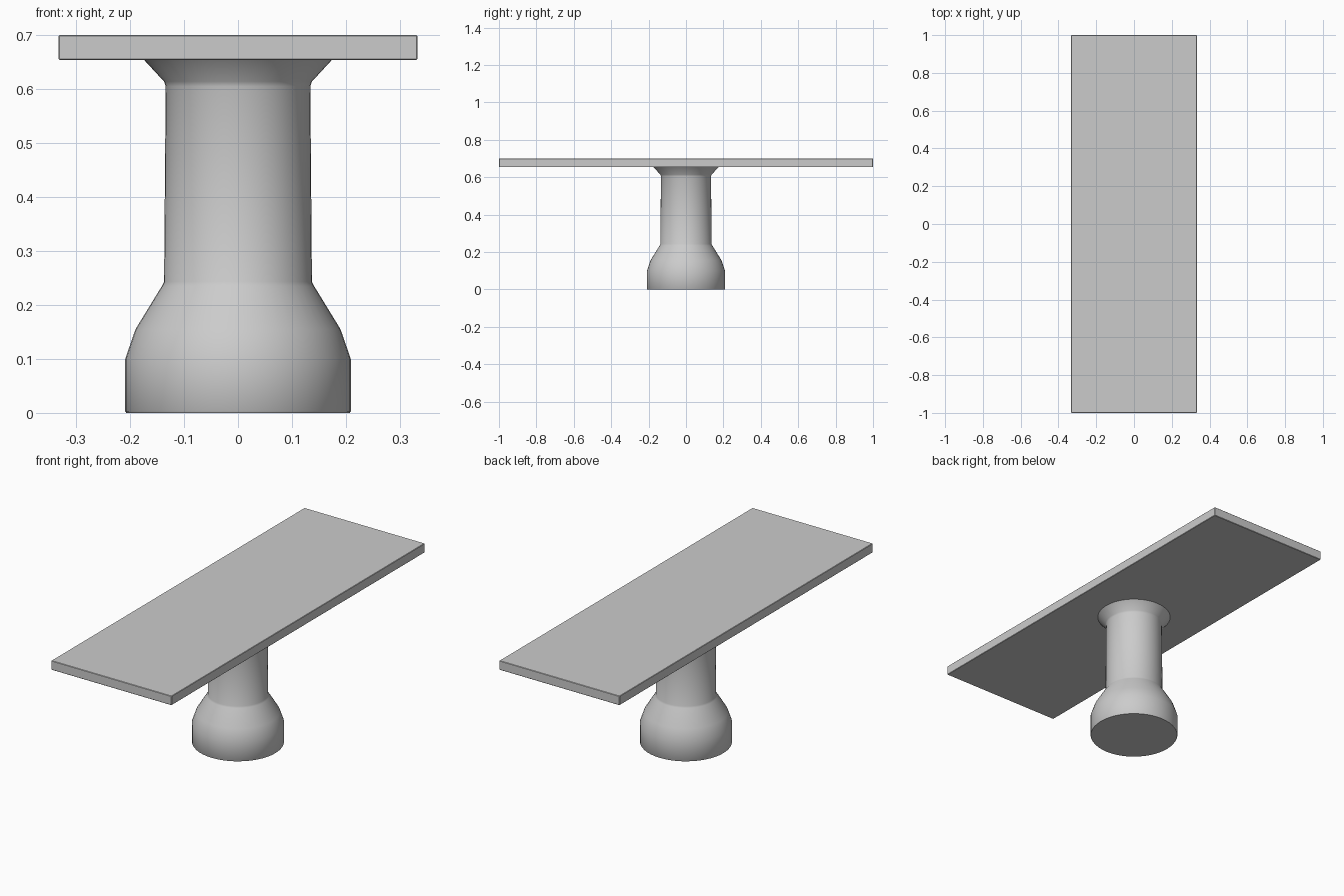
import bpy, bmesh, math

if "Cube" in bpy.data.objects:
    bpy.data.objects.remove(bpy.data.objects["Cube"])


def finish(bm, name):
    bmesh.ops.recalc_face_normals(bm, faces=bm.faces)
    mesh = bpy.data.meshes.new(name)
    bm.to_mesh(mesh)
    bm.free()
    obj = bpy.data.objects.new(name, mesh)
    bpy.context.collection.objects.link(obj)
    return obj


def lathe(name, profile, sides=48):
    """Closed solid of revolution from (radius, height) points."""
    bm = bmesh.new()
    rings = [[bm.verts.new((r * math.cos(2 * math.pi * i / sides),
                            r * math.sin(2 * math.pi * i / sides), z))
              for i in range(sides)] for r, z in profile]
    for low, high in zip(rings, rings[1:]):
        for i in range(sides):
            j = (i + 1) % sides
            bm.faces.new((low[i], low[j], high[j], high[i]))
    bm.faces.new(rings[0][::-1])
    bm.faces.new(rings[-1])
    obj = finish(bm, name)
    bpy.ops.object.select_all(action='DESELECT')
    obj.select_set(True)
    bpy.context.view_layer.objects.active = obj
    bpy.ops.object.shade_smooth_by_angle(angle=math.radians(40))
    return obj


# Pedestal: straight foot, tapered shoulder, column and flared collar
lathe("pedestal", [(0.207, 0), (0.209, 0.003), (0.209, 0.10), (0.19, 0.155),
                   (0.141, 0.235), (0.137, 0.243), (0.134, 0.605),
                   (0.137, 0.614), (0.175, 0.655)])

# Long rectangular top slab with slightly eased edges
bm = bmesh.new()
bmesh.ops.create_cube(bm, size=1)
bmesh.ops.scale(bm, vec=(0.665, 2.0, 0.046), verts=bm.verts)
bmesh.ops.translate(bm, vec=(0, 0, 0.677), verts=bm.verts)
bmesh.ops.bevel(bm, geom=bm.edges[:], offset=0.002, segments=1, affect='EDGES')
finish(bm, "table_top")
